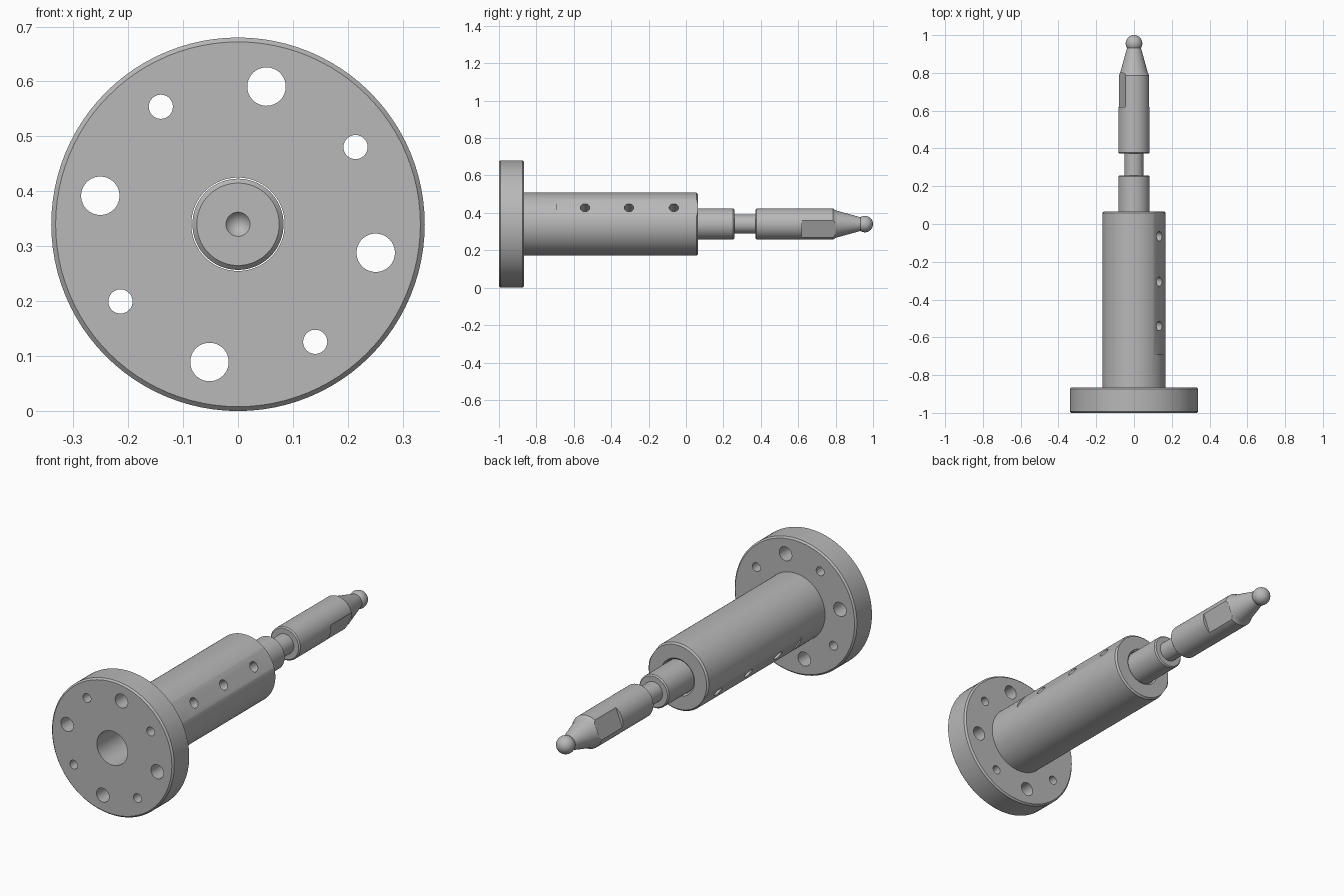
import bpy, bmesh, math
from mathutils import Matrix, Vector

cube = bpy.data.objects.get("Cube")
if cube:
    bpy.data.objects.remove(cube, do_unlink=True)

AXIS_Z = 0.34        # height of the common axis
TILT = 33.3          # rotation of the hole pattern, degrees

steel = bpy.data.materials.new("grey steel")
steel.use_nodes = True
steel.diffuse_color = (0.48, 0.48, 0.48, 1)
steel.node_tree.nodes["Principled BSDF"].inputs["Base Color"].default_value = (0.48, 0.48, 0.48, 1)


def make_object(name, bm):
    bmesh.ops.recalc_face_normals(bm, faces=bm.faces)
    mesh = bpy.data.meshes.new(name)
    bm.to_mesh(mesh)
    bm.free()
    mesh.materials.append(steel)
    obj = bpy.data.objects.new(name, mesh)
    bpy.context.collection.objects.link(obj)
    return obj


def lathe(name, profile, closed=False):
    """Turn a (radius, y) profile around the long axis."""
    bm = bmesh.new()
    verts = [bm.verts.new((r, y, AXIS_Z)) for r, y in profile]
    pairs = list(zip(verts, verts[1:]))
    if closed:
        pairs.append((verts[-1], verts[0]))
    edges = [bm.edges.new(p) for p in pairs]
    bmesh.ops.spin(bm, geom=verts + edges, cent=(0, 0, AXIS_Z), axis=(0, 1, 0),
                   angle=math.tau, steps=96, use_merge=False)
    bmesh.ops.remove_doubles(bm, verts=bm.verts, dist=0.0002)
    return make_object(name, bm)


def activate(obj):
    bpy.ops.object.select_all(action='DESELECT')
    obj.select_set(True)
    bpy.context.view_layer.objects.active = obj


def cut(target, bm):
    """Subtract a cutter from the target and discard the cutter."""
    cutter = make_object("cutter", bm)
    mod = target.modifiers.new("cut", 'BOOLEAN')
    mod.object, mod.operation, mod.solver = cutter, 'DIFFERENCE', 'EXACT'
    activate(target)
    bpy.ops.object.modifier_apply(modifier=mod.name)
    bpy.data.objects.remove(cutter, do_unlink=True)


def around(angle, y):
    """Frame whose x axis points outward at an angle about the long axis."""
    return Matrix.Translation((0, y, AXIS_Z)) @ Matrix.Rotation(-math.radians(angle), 4, 'Y')


def cylinder(bm, radius, depth, matrix):
    bmesh.ops.create_cone(bm, cap_ends=True, segments=40, radius1=radius,
                          radius2=radius, depth=depth, matrix=matrix)


def cut_flat(target, angle, distance, y0, y1):
    bm = bmesh.new()
    place = around(angle, (y0 + y1) / 2) @ Matrix.Translation((distance + 0.1, 0, 0))
    bmesh.ops.create_cube(bm, size=1, matrix=place @ Matrix.Diagonal((0.2, y1 - y0, 0.4, 1)))
    cut(target, bm)


# Flanged sleeve with a through bore
sleeve = lathe("flanged_sleeve", [
    (0.085, -1.0), (0.332, -1.0), (0.34, -0.992), (0.34, -0.873), (0.332, -0.865),
    (0.168, -0.865), (0.168, 0.057), (0.160, 0.065), (0.093, 0.065), (0.085, 0.057),
], closed=True)

# Bolt holes in the flange, alternating small and large
bm = bmesh.new()
for i in range(8):
    radius = 0.035 if i % 2 else 0.022
    place = around(TILT + 45 * i, -0.93) @ Matrix.Translation((0.256, 0, 0))
    cylinder(bm, radius, 0.3, place @ Matrix.Rotation(math.pi / 2, 4, 'X'))
cut(sleeve, bm)

# Opposite clamping flats, each with three screw holes
for angle in (TILT, TILT + 180):
    cut_flat(sleeve, angle, 0.160, -0.69, 0.2)
    bm = bmesh.new()
    for y in (-0.54, -0.305, -0.065):
        place = around(angle, y) @ Matrix.Translation((0.14, 0, 0))
        cylinder(bm, 0.025, 0.16, place @ Matrix.Rotation(math.pi / 2, 4, 'Y'))
    cut(sleeve, bm)

# Stepped spindle with centre-drilled end, neck, taper and ball tip
ball_y, ball_r = 0.956, 0.044
ball = [(ball_r * math.sin(t), ball_y + ball_r * math.cos(t))
        for t in (math.radians(123 * (1 - k / 16)) for k in range(17))]
spindle = lathe("spindle", [
    (0, -0.67), (0.022, -0.7), (0.075, -0.7), (0.083, -0.692),
    (0.083, 0.252), (0.077, 0.258), (0.05, 0.258), (0.05, 0.372),
    (0.077, 0.372), (0.083, 0.378), (0.083, 0.787), (0.075, 0.797), (0.072, 0.805),
] + ball)

# Opposite wrench flats near the tip
for angle in (-22, 158):
    cut_flat(spindle, angle, 0.067, 0.62, 0.8)

for obj in (sleeve, spindle):
    activate(obj)
    bpy.ops.object.shade_smooth_by_angle(angle=math.radians(25))
